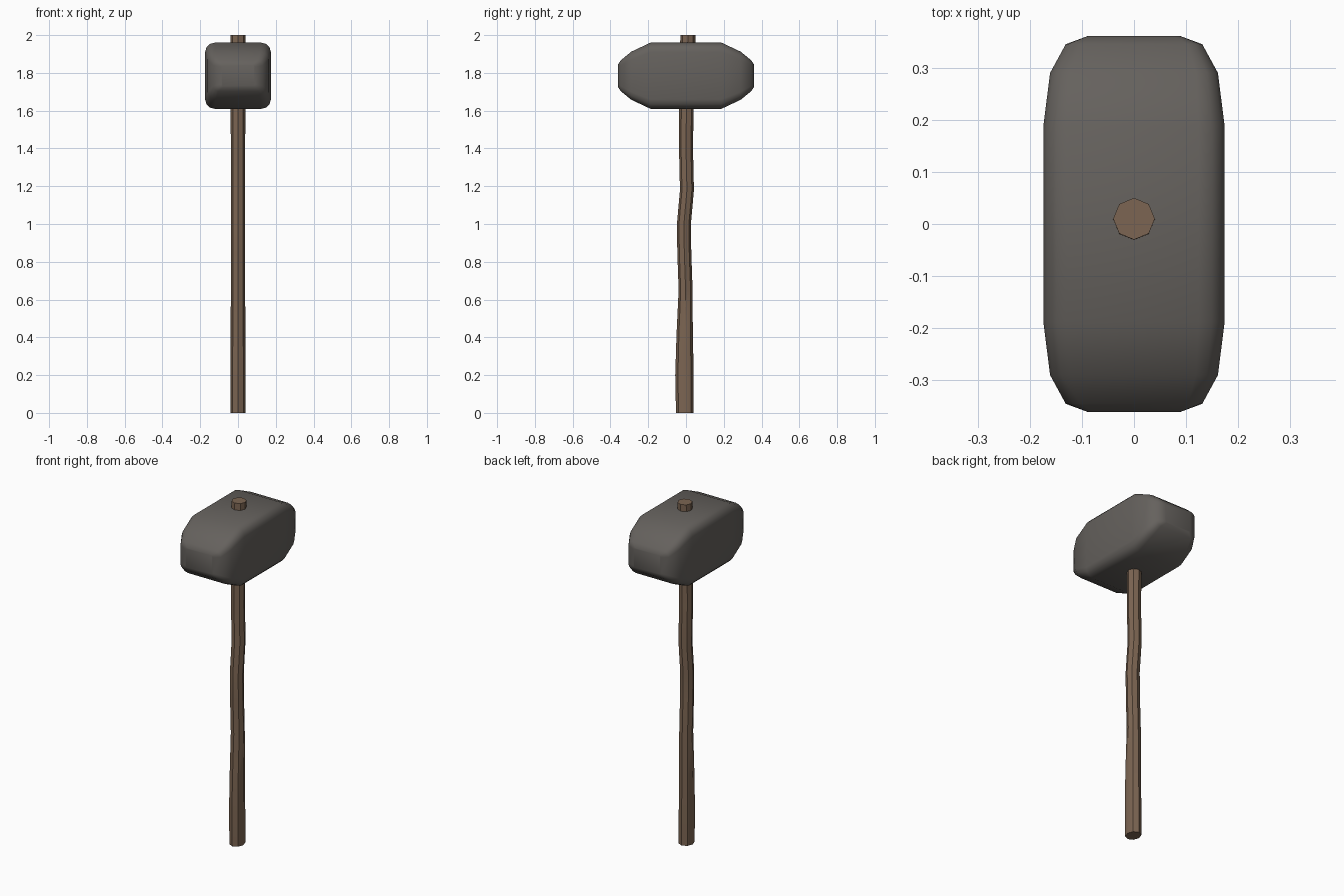
import bpy, bmesh
from math import sin, cos, pi

if "Cube" in bpy.data.objects:
    bpy.data.objects.remove(bpy.data.objects["Cube"])


def loft(name, rings, color):
    """Skin a closed tube through equal-length rings and cap both ends."""
    bm = bmesh.new()
    loops = [[bm.verts.new(p) for p in ring] for ring in rings]
    n = len(loops[0])
    for a, b in zip(loops, loops[1:]):
        for i in range(n):
            j = (i + 1) % n
            bm.faces.new((a[i], a[j], b[j], b[i]))
    bm.faces.new(loops[0][::-1])
    bm.faces.new(loops[-1])
    bmesh.ops.recalc_face_normals(bm, faces=bm.faces[:])
    mesh = bpy.data.meshes.new(name)
    bm.to_mesh(mesh)
    bm.free()
    obj = bpy.data.objects.new(name, mesh)
    bpy.context.collection.objects.link(obj)
    mat = bpy.data.materials.new(name + "_material")
    mat.diffuse_color = color
    mat.use_nodes = True
    mat.node_tree.nodes["Principled BSDF"].inputs["Base Color"].default_value = mat.diffuse_color
    mesh.materials.append(mat)
    bpy.context.view_layer.objects.active = obj
    bpy.ops.object.select_all(action='DESELECT')
    obj.select_set(True)
    bpy.ops.object.shade_smooth_by_angle(angle=0.7)
    return obj


def rounded_rect(y, hx, hz, r, cz=1.785, seg=3):
    """Rounded rectangle in the xz plane at depth y."""
    pts = []
    for k, (sx, sz) in enumerate(((1, 1), (-1, 1), (-1, -1), (1, -1))):
        for s in range(seg + 1):
            a = (k + s / seg) * pi / 2
            pts.append((sx * (hx - r) + r * cos(a), y,
                        cz + sz * (hz - r) + r * sin(a)))
    return pts


# Stone head: rounded block tapering toward both striking ends
half = [(0.188, 0.174, 0.175, 0.05), (0.29, 0.161, 0.127, 0.042),
        (0.345, 0.131, 0.082, 0.028), (0.361, 0.088, 0.058, 0.012)]
profile = [(-y, *rest) for y, *rest in reversed(half)] + half
loft("stone_head", [rounded_rect(*p) for p in profile], (0.13, 0.12, 0.11, 1))

# Wooden handle: slightly crooked eight-sided pole (z, y centre, x radius, y radius)
path = [(0, -0.006, 0.04, 0.047), (0.2, -0.008, 0.04, 0.049),
        (0.42, -0.007, 0.039, 0.043), (0.65, -0.002, 0.038, 0.037),
        (0.85, -0.009, 0.038, 0.037), (1.0, -0.011, 0.038, 0.037),
        (1.18, 0.005, 0.038, 0.037), (1.4, 0.0, 0.038, 0.037),
        (1.6, 0.002, 0.039, 0.038), (2.0, 0.01, 0.04, 0.04)]
loft("handle", [[(rx * cos(i * pi / 4), cy + ry * sin(i * pi / 4), z)
                 for i in range(8)] for z, cy, rx, ry in path],
     (0.2, 0.13, 0.085, 1))
